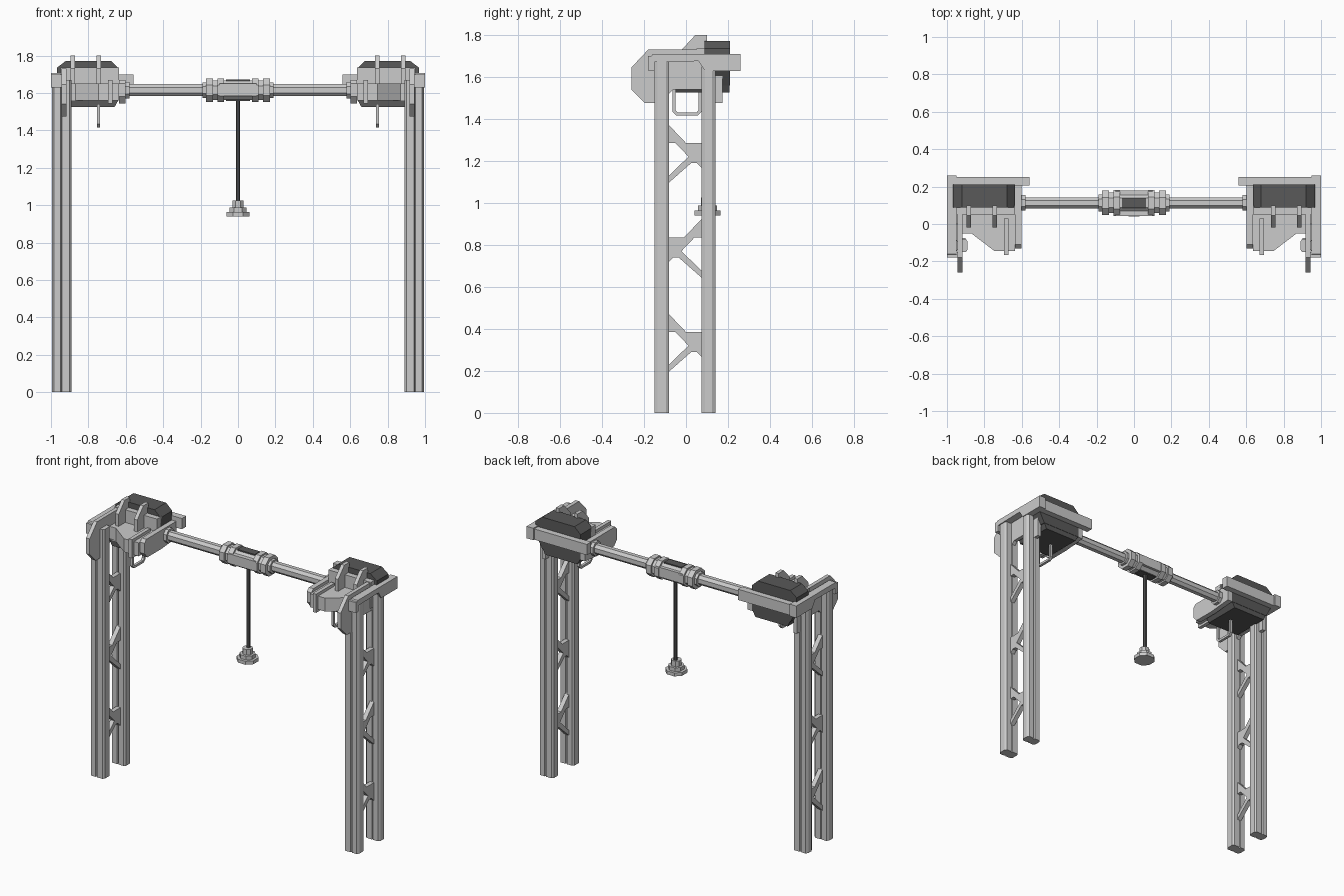
import bpy, bmesh, math
from mathutils import Vector

dark = bpy.data.materials.new("dark_grey")
dark.diffuse_color = (0.1, 0.1, 0.1, 1)


def finish(name, bm, mirror, mat):
    bmesh.ops.recalc_face_normals(bm, faces=bm.faces)
    me = bpy.data.meshes.new(name)
    bm.to_mesh(me)
    bm.free()
    ob = bpy.data.objects.new(name, me)
    bpy.context.collection.objects.link(ob)
    if mirror:
        ob.modifiers.new("mirror", 'MIRROR').use_clip = False
    if mat:
        me.materials.append(mat)
    return ob


def prism(name, pts, axis, lo, hi, mirror=True, mat=None):
    """Extrude a 2D outline along an axis: x -> (y,z), y -> (x,z), z -> (x,y)."""
    put = {'x': lambda a, b, t: (t, a, b), 'y': lambda a, b, t: (a, t, b),
           'z': lambda a, b, t: (a, b, t)}[axis]
    bm = bmesh.new()
    f = bm.faces.new([bm.verts.new(put(a, b, lo)) for a, b in pts])
    r = bmesh.ops.extrude_face_region(bm, geom=[f], use_keep_orig=True)
    d = Vector(put(0, 0, hi - lo))
    bmesh.ops.translate(bm, vec=d, verts=[v for v in r['geom'] if isinstance(v, bmesh.types.BMVert)])
    return finish(name, bm, mirror, mat)


def box(name, x, y, z, mirror=True, mat=None):
    return prism(name, [(x[0], y[0]), (x[1], y[0]), (x[1], y[1]), (x[0], y[1])],
                 'z', z[0], z[1], mirror, mat)


def octagon(cx, cy, rx, ry, k=0.45):
    return [(cx + sx * rx * a, cy + sy * ry * b) for sx, sy, a, b in
            [(1, -1, 1, k), (1, 1, 1, k), (1, 1, k, 1), (-1, 1, k, 1),
             (-1, 1, 1, k), (-1, -1, 1, k), (-1, -1, k, 1), (1, -1, k, 1)]]


# Legs: each a stepped double post
for name, y0, y1, top in [("front_post", -0.15, -0.08, 1.67), ("rear_post", 0.075, 0.14, 1.65)]:
    prism(name, [(0.89, y0 + 0.012), (0.9, y0), (0.94, y0), (0.945, y0 + 0.012), (0.95, y0),
                 (0.985, y0), (0.995, y0 + 0.015), (0.995, y1 - 0.015), (0.985, y1), (0.95, y1),
                 (0.945, y1 - 0.012), (0.94, y1), (0.9, y1), (0.89, y1 - 0.012)], 'z', 0, top)

# Lattice braces, alternating in direction
brace = [(-0.1, 0.49), (0, 0.385), (0.09, 0.385), (0.09, 0.25), (0.05, 0.29), (0.025, 0.29),
         (-0.1, 0.18), (-0.1, 0.212), (0.012, 0.32), (-0.05, 0.385), (-0.1, 0.385)]
for i in range(3):
    flip = -1 if i == 1 else 1
    prism(f"lattice_brace_{i + 1}",
          [(flip * (y + 0.005) - 0.005, z + 0.45 * i) for y, z in brace], 'x', 0.925, 0.955)

# Outer side plate with an arch above the handle
prism("outer_side_plate", [(-0.26, 1.645), (-0.18, 1.73), (0.1, 1.73), (0.175, 1.7), (0.175, 1.475),
                           (0.09, 1.475), (0.09, 1.54), (-0.06, 1.54), (-0.1, 1.5), (-0.1, 1.475),
                           (-0.195, 1.475), (-0.26, 1.54)], 'x', 0.918, 0.944)

# Side rail that deepens at the rear
prism("side_rail", [(-0.18, 1.67), (-0.16, 1.708), (0.26, 1.708), (0.26, 1.628), (0.09, 1.628),
                    (0.06, 1.675)], 'x', 0.95, 1.0)
box("rail_front_pad", (0.944, 1.0), (-0.18, -0.15), (1.63, 1.7))

# Rear beam and inner plate
box("rear_beam", (0.56, 0.96), (0.205, 0.25), (1.628, 1.7))
prism("inner_plate", [(-0.13, 1.58), (-0.13, 1.65), (-0.11, 1.67), (0.21, 1.67), (0.21, 1.56),
                      (0.05, 1.545), (-0.1, 1.545)], 'x', 0.602, 0.636)

# Platform, front bracket and small outer box
prism("platform", [(0.92, -0.05), (0.87, -0.05), (0.745, -0.145), (0.635, -0.145), (0.635, 0.1),
                   (0.92, 0.1)], 'z', 1.56, 1.65)
box("front_bracket", (0.67, 0.695), (-0.165, 0.03), (1.545, 1.67))
box("outer_box", (0.9, 0.92), (-0.14, -0.075), (1.57, 1.66))

# Housing, dark hood and underside
box("housing", (0.635, 0.95), (0.05, 0.1), (1.56, 1.735))
prism("hood", [(0.635, 1.56), (0.635, 1.73), (0.68, 1.772), (0.92, 1.772), (0.968, 1.735),
               (0.968, 1.65), (0.92, 1.56)], 'y', 0.087, 0.21, mat=dark)
prism("underside", [(0.635, 1.57), (0.66, 1.525), (0.9, 1.525), (0.92, 1.57)],
      'y', -0.05, 0.208, mat=dark)

# Upright fins
for i, x in enumerate((0.745, 0.883)):
    prism(f"fin_{i + 1}", [(-0.02, 1.64), (-0.02, 1.73), (0.045, 1.8), (0.1, 1.8), (0.1, 1.64)],
          'x', x - 0.012, x + 0.012)

# U-shaped handle
prism("handle", [(-0.065, 1.54), (-0.065, 1.435), (-0.045, 1.415), (0.055, 1.415), (0.075, 1.435),
                 (0.075, 1.54), (0.06, 1.54), (0.06, 1.442), (0.05, 1.43), (-0.04, 1.43),
                 (-0.05, 1.442), (-0.05, 1.54)], 'x', 0.737, 0.755)

# Cross tube with end collars
CY, CZ = 0.113, 1.615
prism("cross_tube", octagon(CY, CZ, 0.03, 0.032), 'x', -0.62, 0.62, mirror=False)
prism("tube_collar", octagon(CY, CZ, 0.042, 0.045), 'x', 0.58, 0.61)

# Carriage: body, rings and dark slots
prism("carriage_body", octagon(CY, CZ, 0.055, 0.052), 'x', -0.16, 0.16, mirror=False)
prism("carriage_inner_ring", octagon(CY, CZ, 0.07, 0.062), 'x', 0.075, 0.11)
prism("carriage_outer_ring", octagon(CY, CZ, 0.066, 0.062), 'x', 0.135, 0.172)
prism("carriage_end", octagon(CY, CZ, 0.045, 0.042), 'x', 0.172, 0.19)
for name, y in [("carriage_front_shell", (0.042, 0.075)), ("carriage_rear_shell", (0.15, 0.178))]:
    box(name, (-0.1, 0.1), y, (1.585, 1.65), mirror=False)
box("carriage_slot", (-0.065, 0.065), (0.085, 0.14), (1.558, 1.672), mirror=False, mat=dark)

# Hanging rope and stepped grabber
prism("rope", octagon(0, 0.11, 0.012, 0.012), 'z', 1.0, 1.57, mirror=False, mat=dark)
for name, r, z0, z1 in [("grabber_base", 0.062, 0.94, 0.963), ("grabber_middle", 0.045, 0.96, 0.988),
                        ("grabber_top", 0.03, 0.985, 1.025)]:
    prism(name, octagon(0, 0.102, r, r), 'z', z0, z1, mirror=False)
